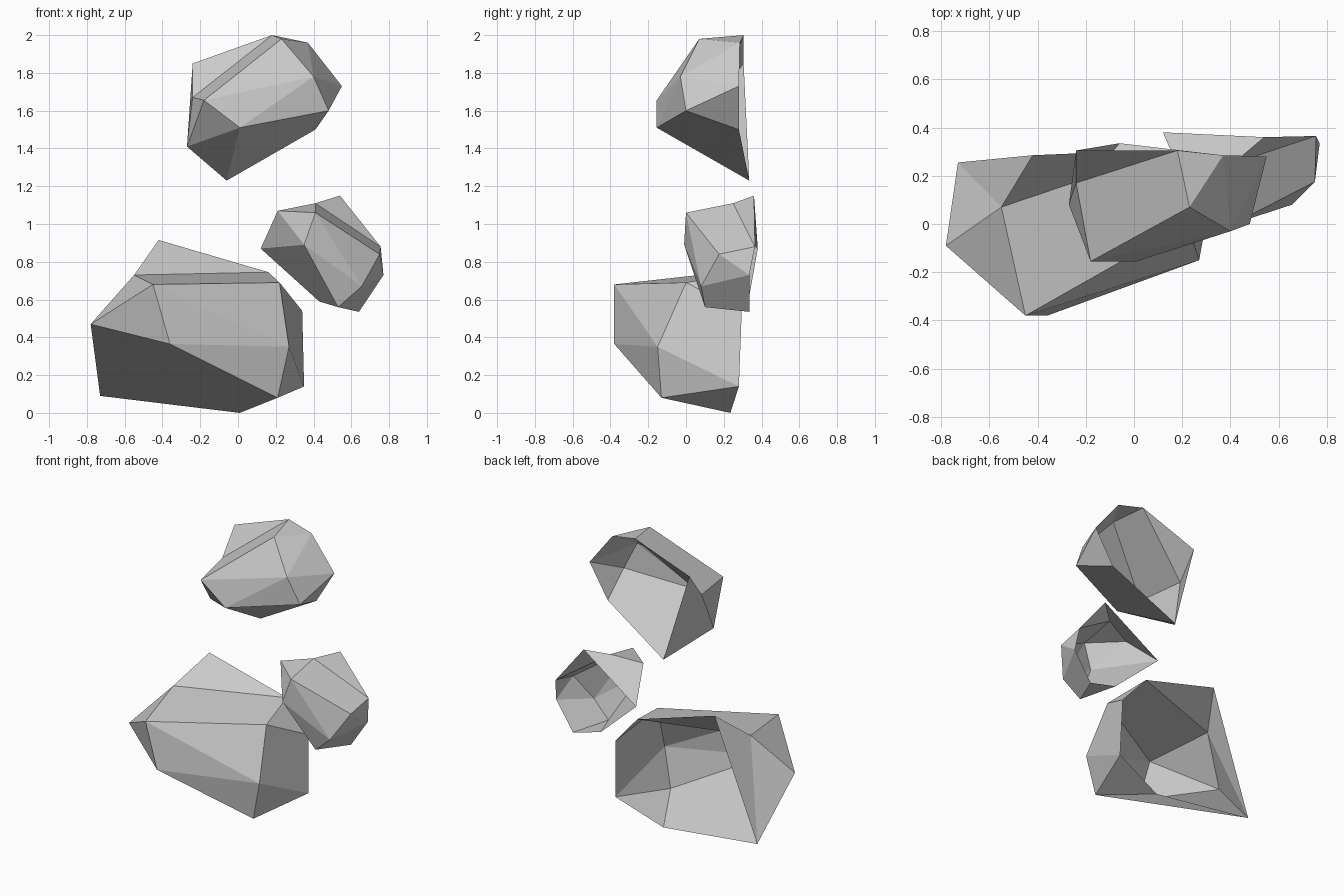
import bpy
import bmesh
from mathutils import Vector

# Remove the default object
default_object = bpy.data.objects.get("Cube")
if default_object:
    bpy.data.objects.remove(default_object, do_unlink=True)


def make_material(name, colour):
    material = bpy.data.materials.new(name)
    material.use_nodes = True
    material.diffuse_color = colour
    shader = next(node for node in material.node_tree.nodes
                  if node.type == "BSDF_PRINCIPLED")
    shader.inputs["Base Color"].default_value = colour
    shader.inputs["Roughness"].default_value = 0.9
    return material


stone_grey = make_material("stone grey", (0.6, 0.6, 0.6, 1.0))


def make_rock(name, corners, facets):
    """Build an open-backed boulder; each facet is a word of corner letters."""
    shell = bmesh.new()
    points = {letter: shell.verts.new(place) for letter, place in corners.items()}
    for facet in facets.split():
        shell.faces.new([points[letter] for letter in facet])

    # Point every facet away from the middle of the boulder
    bmesh.ops.recalc_face_normals(shell, faces=shell.faces[:])
    middle = sum((vert.co for vert in shell.verts), Vector()) / len(shell.verts)
    outward = sum(face.normal.dot(face.calc_center_median() - middle)
                  for face in shell.faces)
    if outward < 0:
        bmesh.ops.reverse_faces(shell, faces=shell.faces[:])

    mesh = bpy.data.meshes.new(name)
    shell.to_mesh(mesh)
    shell.free()
    mesh.materials.append(stone_grey)
    rock = bpy.data.objects.new(name, mesh)
    bpy.context.scene.collection.objects.link(rock)
    return rock


# Large boulder at the bottom, open along the rim E F H I B C
make_rock(
    "large_lower_rock",
    {
        "A": (-.78, -.09, .47), "B": (-.73, .255, .09), "C": (.01, .235, 0),
        "D": (.21, -.13, .08), "E": (.35, .28, .14), "F": (.34, .295, .54),
        "G": (.22, 0, .69), "H": (.16, .31, .745), "I": (-.42, .285, .915),
        "J": (-.55, .07, .73), "K": (-.45, -.38, .68), "L": (-.36, -.38, .365),
        "M": (.27, -.15, .35),
    },
    "ABCDL AKL AJK ABJ JBI JIH JHGK KLM KMG LMD GFEM MED FHG CDE",
)

# Boulder at the top, open along the rim A B C D F G
make_rock(
    "upper_rock",
    {
        "A": (-.24, .305, 1.85), "B": (.18, .305, 2), "C": (.37, .285, 1.96),
        "D": (.55, .28, 1.73), "E": (.48, 0, 1.6), "F": (.41, .28, 1.5),
        "G": (-.06, .335, 1.23), "H": (-.27, .08, 1.41), "I": (-.24, .17, 1.67),
        "J": (-.18, -.155, 1.655), "K": (.01, -.155, 1.51), "L": (.4, -.03, 1.78),
        "M": (.23, .07, 1.98),
    },
    "ABI IBMJ JML JLK KLE HJK IJH HKG KEFG BMC MLC CLD LDE DEF AIHG",
)

# Small boulder at the side, open along the rim A Q H G E D
make_rock(
    "small_side_rock",
    {
        "A": (.54, .36, 1.15), "B": (.41, .25, 1.11), "C": (.21, .17, 1.07),
        "D": (.12, .38, .87), "E": (.43, .33, .59), "F": (.53, .1, .56),
        "G": (.64, .335, .535), "H": (.77, .335, .73), "J": (.35, -.01, .89),
        "K": (.41, 0, 1.06), "L": (.655, .08, .67), "P": (.75, .175, .84),
        "Q": (.755, .365, .88),
    },
    "ABQ BQPK KPL KLJ JLF DJFE DCJ CKJ CBK DCBA QPH PHL LHGF FGE",
)
